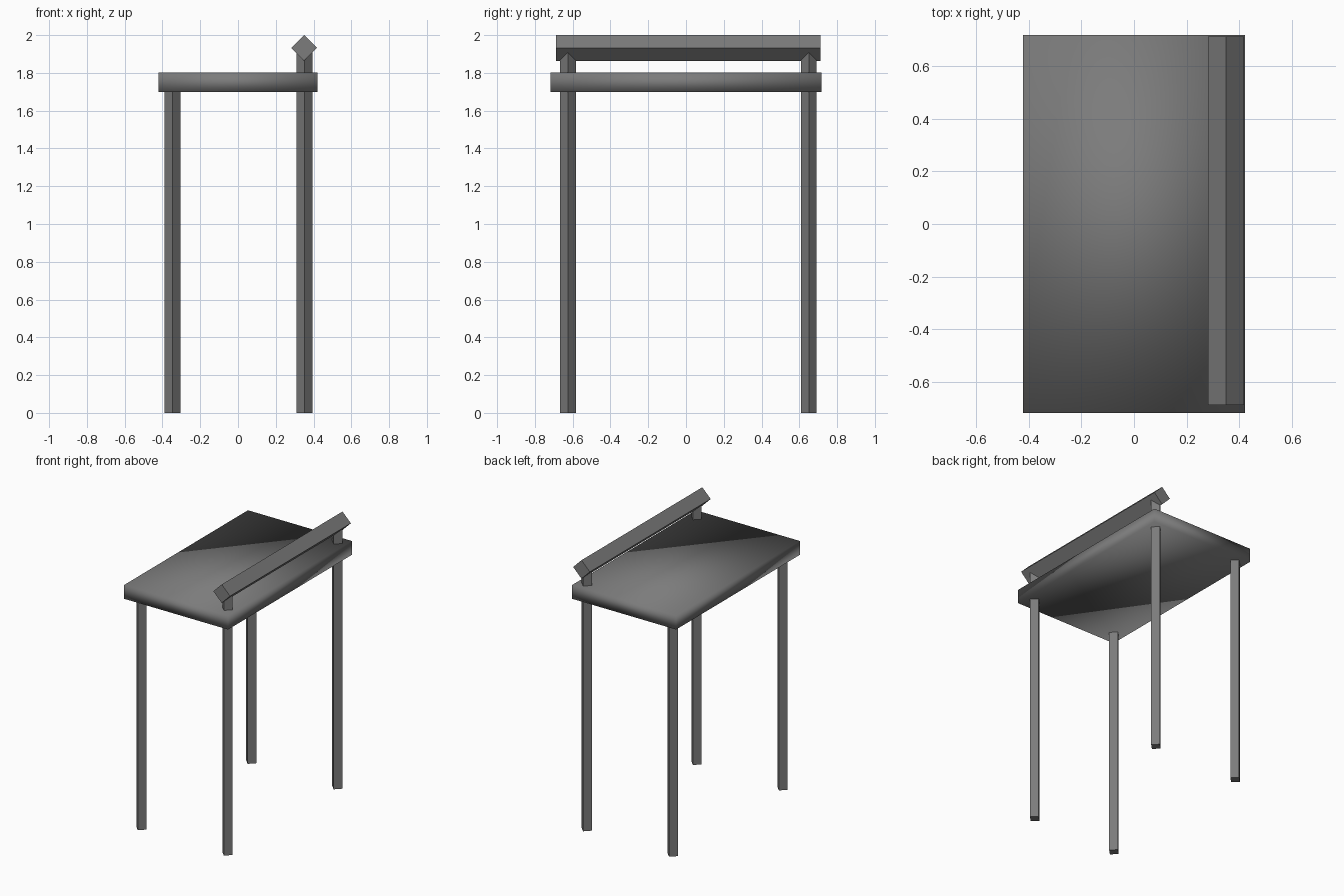
import bpy, math

if "Cube" in bpy.data.objects:
    bpy.data.objects.remove(bpy.data.objects["Cube"])

grey = bpy.data.materials.new("dark grey")
grey.diffuse_color = (0.2, 0.2, 0.2, 1)
grey.use_nodes = True
grey.node_tree.nodes["Principled BSDF"].inputs["Base Color"].default_value = grey.diffuse_color


def finish(name):
    obj = bpy.context.object
    obj.name = name
    obj.data.materials.append(grey)
    return obj


def diamond_bar(name, radius, length, centre, along_y=False):
    # four-sided bar with its corners on the axes
    rot = (math.pi / 2, 0, 0) if along_y else (0, 0, 0)
    bpy.ops.mesh.primitive_cylinder_add(vertices=4, radius=radius, depth=length,
                                        location=centre, rotation=rot)
    return finish(name)


# Seat slab: plain box with softly averaged shading
bpy.ops.mesh.primitive_cube_add(size=1, location=(0, 0, 1.75))
seat = bpy.context.object
seat.scale = (0.844, 1.436, 0.102)
bpy.ops.object.transform_apply(location=False, rotation=False, scale=True)
bpy.ops.object.shade_smooth()
finish("seat")

# Legs: the right pair passes through the seat to carry the rail
for side, x, top in (("left", -0.347, 1.75), ("right", 0.352, 1.93)):
    for end, y in (("front", -0.625), ("back", 0.65)):
        diamond_bar(f"{end}_{side}_leg", 0.042, top, (x, y, top / 2))

# Rail along the right edge
diamond_bar("rail", 0.068, 1.402, (0.35, 0.012, 1.932), along_y=True)
